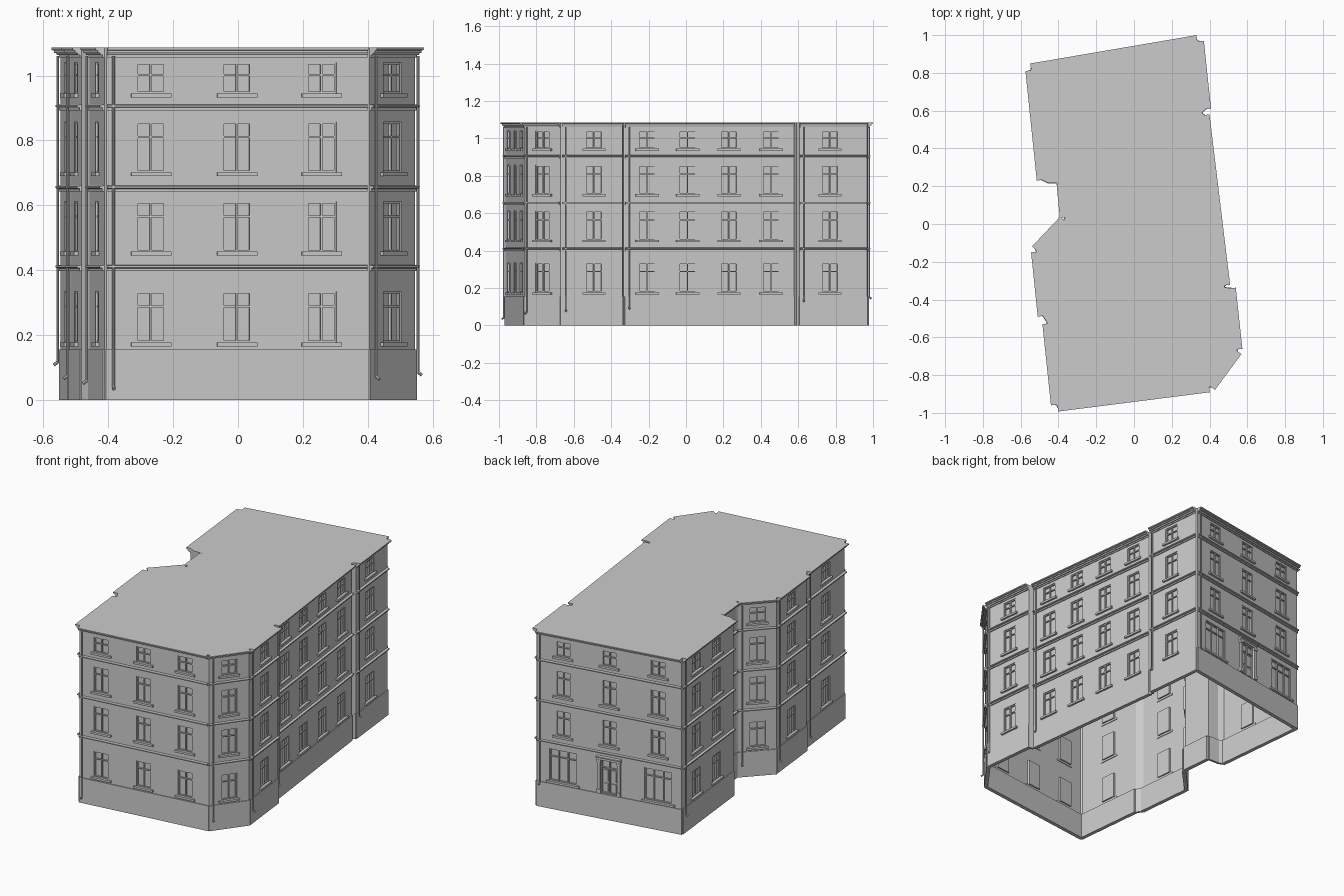
import bpy, bmesh, math
from mathutils import Vector

if "Cube" in bpy.data.objects:
    bpy.data.objects.remove(bpy.data.objects["Cube"])

TOP = 1.086
FLOORS = [0.15, 0.41, 0.655, 0.905, TOP]
# window sill / head heights per storey
OPENINGS = [(0.177, 0.335), (0.457, 0.612), (0.702, 0.857), (0.945, 1.04)]
WIN_W = 0.092

# Walls counter-clockwise: start, end, window positions as fractions
WALLS = [
    ((-0.405, -0.965), (0.398, -0.863), (0.17, 0.5, 0.825)),        # front
    ((0.406, -0.862), (0.546, -0.672), (0.5,)),                     # corner chamfer
    ((0.546, -0.664), (0.511, -0.340), (0.53,)),                    # right front bay
    ((0.481, -0.325), (0.372, 0.577), (0.13, 0.37, 0.615, 0.865)),  # right middle
    ((0.380, 0.608), (0.342, 0.967), (0.45,)),                      # right rear bay
    ((0.335, 0.972), (-0.545, 0.822), (0.18, 0.5, 0.84)),           # back
    ((-0.547, 0.813), (-0.487, 0.233), (0.27, 0.67)),               # left rear
    ((-0.382, 0.215), (-0.365, 0.035), ()),                         # court return
    ((-0.370, 0.020), (-0.520, -0.138), (0.5,)),                    # court diagonal
    ((-0.517, -0.147), (-0.482, -0.487), (0.5,)),                   # left middle
    ((-0.457, -0.527), (-0.412, -0.957), (0.5,)),                   # left front
]
BACK = 5

parts = {}


def part(name):
    return parts.setdefault(name, bmesh.new())


class Wall:
    """Local frame: u along the wall, d outward, z up."""
    def __init__(self, a, b):
        self.a = Vector((*a, 0))
        t = Vector((*b, 0)) - self.a
        self.len = t.length
        self.t = t.normalized()
        self.n = Vector((self.t.y, -self.t.x, 0))

    def p(self, u, d, z):
        return self.a + self.t * u + self.n * d + Vector((0, 0, z))

    def quad(self, name, pts):
        bm = part(name)
        bm.faces.new([bm.verts.new(self.p(*q)) for q in pts])

    def panel(self, name, u0, u1, z0, z1, d=0):
        self.quad(name, [(u0, d, z0), (u1, d, z0), (u1, d, z1), (u0, d, z1)])

    def extrude(self, name, profile, u0, u1):
        bm = part(name)
        r0 = [bm.verts.new(self.p(u0, d, z)) for d, z in profile]
        r1 = [bm.verts.new(self.p(u1, d, z)) for d, z in profile]
        n = len(profile)
        fs = [bm.faces.new(r0), bm.faces.new(r1[::-1])]
        fs += [bm.faces.new((r0[i], r1[i], r1[(i + 1) % n], r0[(i + 1) % n])) for i in range(n)]
        bmesh.ops.recalc_face_normals(bm, faces=fs)

    def box(self, name, u0, u1, d0, d1, z0, z1):
        self.extrude(name, [(d0, z0), (d1, z0), (d1, z1), (d0, z1)], u0, u1)


def window(w, c, wid, z0, z1, mullions=(0.5,), transom=0.7, sill=True):
    """Recessed glazing with reveals, frame bars and sill."""
    l, r, dep, f = c - wid / 2, c + wid / 2, -0.012, 0.006
    w.panel("window_panes", l, r, z0, z1, dep)
    w.quad("window_reveals", [(l, 0, z0), (l, dep, z0), (l, dep, z1), (l, 0, z1)])
    w.quad("window_reveals", [(r, dep, z0), (r, 0, z0), (r, 0, z1), (r, dep, z1)])
    w.quad("window_reveals", [(l, 0, z0), (r, 0, z0), (r, dep, z0), (l, dep, z0)])
    w.quad("window_reveals", [(l, dep, z1), (r, dep, z1), (r, 0, z1), (l, 0, z1)])
    zt = z0 + (z1 - z0) * transom
    for a, b in ((l, l + f), (r - f, r)):
        w.box("window_frames", a, b, dep, -0.004, z0, z1)
    for a, b in ((z0, z0 + f), (z1 - f, z1), (zt - f / 2, zt + f / 2)):
        w.box("window_frames", l + f, r - f, dep, -0.004, a, b)
    for m in mullions:
        u = l + wid * m
        w.box("window_frames", u - f / 2, u + f / 2, dep, -0.003, z0 + f, z1 - f)
    if sill:
        w.box("window_sills", l - 0.016, r + 0.016, -0.004, 0.012, z0 - 0.012, z0)


def door(w, c, z0, z1, wid):
    """Double door with fanlight, pilasters and hood."""
    window(w, c, wid, z0, z1, transom=0.76, sill=False)
    for s in (-1, 1):
        u = c + s * wid * 0.24
        for a, b in ((0.06, 0.3), (0.36, 0.7)):
            w.box("door_panels", u - 0.014, u + 0.014, -0.012, -0.007,
                  z0 + (z1 - z0) * a, z0 + (z1 - z0) * b)
        e = c + s * (wid / 2 + 0.009)
        w.box("door_surround", e - 0.009, e + 0.009, 0, 0.01, z0, z1)
        w.box("door_surround", e - 0.012, e + 0.012, 0, 0.014, z0, z0 + 0.025)
        w.box("door_surround", e - 0.012, e + 0.012, 0, 0.014, z1 - 0.015, z1)
    h = wid / 2 + 0.022
    w.extrude("door_surround", [(0, z1), (0.012, z1), (0.012, z1 + 0.012), (0.022, z1 + 0.016),
                                (0.022, z1 + 0.023), (0, z1 + 0.023)], c - h, c + h)


def storey(w, z0, z1, holes):
    """Wall sheet between two heights, with openings left free."""
    u = 0
    for c, wid, a, b in holes:
        l, r = c - wid / 2, c + wid / 2
        w.panel("walls", u, l, z0, z1)
        w.panel("walls", l, r, z0, a)
        w.panel("walls", l, r, b, z1)
        u = r
    w.panel("walls", u, w.len, z0, z1)


def pipe(p0, p1, r):
    d = p1 - p0
    m = d.to_track_quat('Z', 'Y').to_matrix().to_4x4()
    m.translation = (p0 + p1) / 2
    bmesh.ops.create_cone(part("downspouts"), cap_ends=True, segments=8,
                          radius1=r, radius2=r, depth=d.length, matrix=m)


CORNICE = [(0, 1.055), (0.005, 1.055), (0.005, 1.063), (0.011, 1.063), (0.014, 1.07),
           (0.02, 1.07), (0.02, 1.077), (0.028, 1.079), (0.028, TOP), (0, TOP)]
BAND = [(0, -0.012), (0.006, -0.012), (0.006, -0.004), (0.015, -0.002), (0.015, 0.004), (0, 0.006)]

for i, (a, b, fracs) in enumerate(WALLS):
    w = Wall(a, b)
    for k, (z0, z1) in enumerate(OPENINGS):
        holes = []
        for j, f in enumerate(fracs):
            c = f * w.len
            if i == BACK and k == 0 and j == 1:      # entrance
                holes.append((c, 0.105, 0.158, 0.365))
                door(w, *[c, 0.158, 0.365, 0.105])
            elif i == BACK and k == 0:               # shop windows
                holes.append((c, 0.17, 0.172, 0.37))
                window(w, c, 0.17, 0.172, 0.37, (0.33, 0.67), 0.76)
            else:
                holes.append((c, WIN_W, z0, z1))
                window(w, c, WIN_W, z0, z1, transom=0.7 if k < 3 else 0.6)
        storey(w, FLOORS[k], FLOORS[k + 1], holes)
    # mouldings end square at each corner
    for z in FLOORS[1:4]:
        w.extrude("storey_bands", [(d, z + h) for d, h in BAND], 0, w.len)
    w.extrude("roof_cornice", CORNICE, 0, w.len)
    # downspout following the sloping street level
    if fracs:
        s = w.p(0.02, 0.011, 0)
        foot = 0.095 + 0.045 * s.y + 0.03 * s.x
        pipe(s + Vector((0, 0, foot)), s + Vector((0, 0, 1.06)), 0.004)
        pipe(s + Vector((0, 0, foot + 0.003)), s + w.n * 0.012 + Vector((0, 0, foot - 0.006)), 0.005)

# Footprint, with an extra groove point at the right rear and court corner
foot_pts = []
for i, (a, b, _) in enumerate(WALLS):
    foot_pts += [a, b]
    if i == 2:
        foot_pts.append((0.478, -0.335))
    if i == 3:
        foot_pts.append((0.360, 0.590))
    if i == 6:
        foot_pts.append((-0.455, 0.217))

wall_set = {(a, b) for a, b, _ in WALLS}
for a, b in zip(foot_pts, foot_pts[1:] + foot_pts[:1]):
    w = Wall(a, b)
    if (a, b) in wall_set:
        w.box("plinth", -0.003, w.len + 0.003, -0.018, 0.005, 0, 0.155)
    else:                                            # narrow returns
        w.panel("walls", 0, w.len, 0.15, TOP)
        w.box("plinth", 0, w.len, -0.012, 0.002, 0, 0.155)

# Flat roof
bm = part("roof")
bm.faces.new([bm.verts.new((x, y, TOP)) for x, y in foot_pts])

for name, bm in parts.items():
    me = bpy.data.meshes.new(name)
    bmesh.ops.remove_doubles(bm, verts=bm.verts, dist=1e-5) if name in ("walls", "window_reveals") else None
    bm.to_mesh(me)
    bm.free()
    bpy.context.collection.objects.link(bpy.data.objects.new(name, me))
